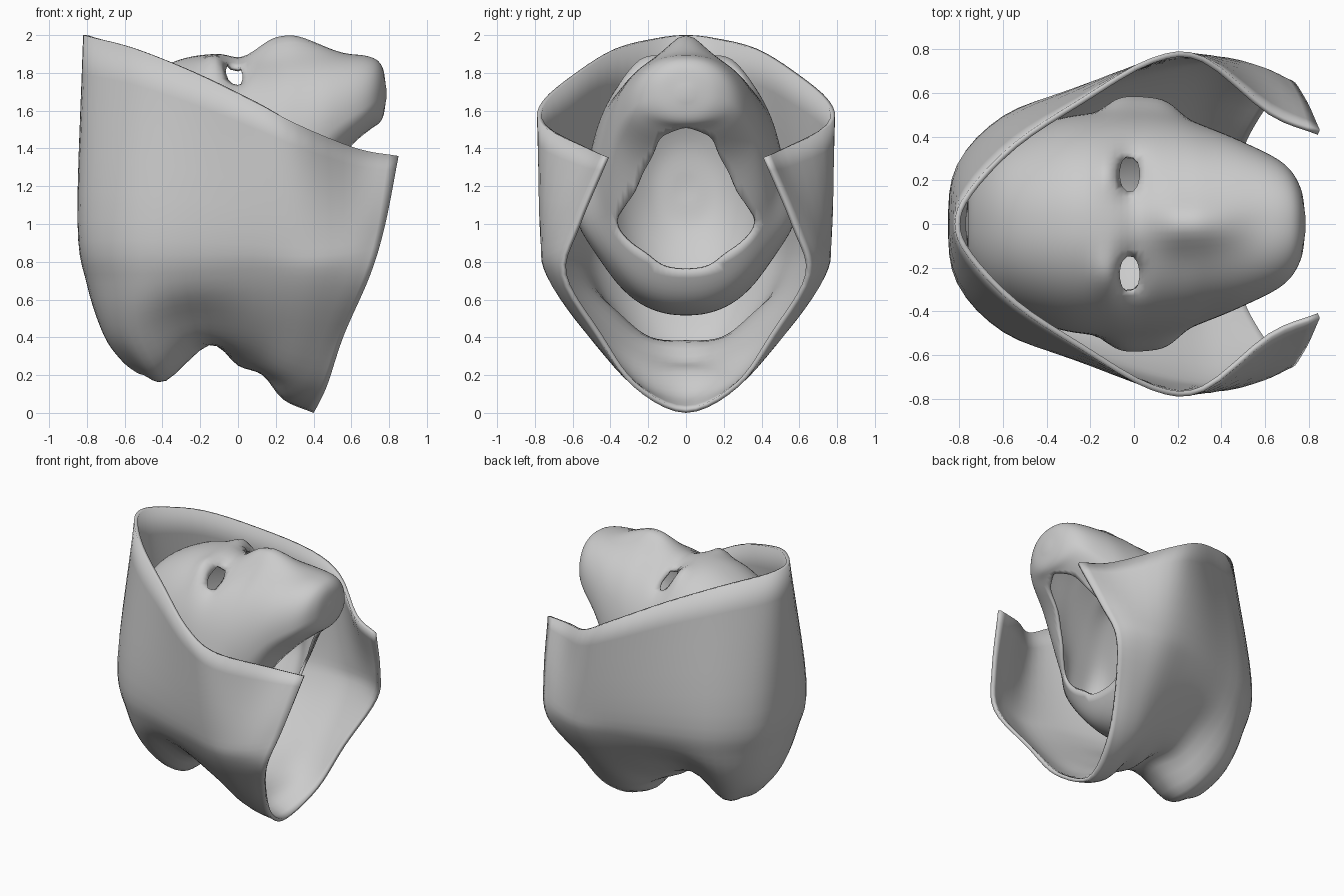
import bpy, bmesh, math
from mathutils import Vector

if "Cube" in bpy.data.objects:
    bpy.data.objects.remove(bpy.data.objects["Cube"])


def spline(pts, n):
    """Catmull-Rom resampling with n steps per span."""
    p = [Vector(q) for q in pts]
    p = [p[0] * 2 - p[1]] + p + [p[-1] * 2 - p[-2]]
    out = []
    for i in range(1, len(p) - 2):
        a, b, c, d = p[i - 1:i + 3]
        for k in range(n):
            t = k / n
            out.append((b * 2 + (c - a) * t + (a * 2 - b * 5 + c * 4 - d) * t ** 2
                        + (b * 3 - a - c * 3 + d) * t ** 3) * 0.5)
    return out + [p[-2]]


def grid(bm, rows, closed=False):
    v = [[bm.verts.new(q) for q in r] for r in rows]
    m = len(rows[0])
    for r0, r1 in zip(v, v[1:]):
        for j in range(m if closed else m - 1):
            k = (j + 1) % m
            bm.faces.new((r0[j], r0[k], r1[k], r1[j]))
    return v


def finish(bm, name, thick, offset):
    me = bpy.data.meshes.new(name)
    bm.to_mesh(me)
    bm.free()
    ob = bpy.data.objects.new(name, me)
    bpy.context.collection.objects.link(ob)
    s = ob.modifiers.new("thickness", 'SOLIDIFY')
    s.thickness, s.offset = thick, offset
    bpy.context.view_layer.objects.active = ob
    ob.select_set(True)
    bpy.ops.object.shade_smooth_by_angle(angle=math.radians(60))
    ob.select_set(False)


# Hood: half outlines from the rim down to the bottom centre line
levels = [
    [(-.82, 0, 2), (-.76, .15, 1.985), (-.55, .37, 1.93), (-.25, .57, 1.81),
     (.08, .76, 1.65), (.32, .765, 1.525), (.63, .52, 1.4), (.85, .43, 1.36)],
    [(-.85, 0, 1.02), (-.81, .27, 1.02), (-.6, .49, 1.02), (-.28, .62, 1.0),
     (.08, .74, .97), (.36, .77, .94), (.61, .69, .95), (.78, .58, 1.0)],
    [(-.8, 0, .68), (-.75, .26, .68), (-.56, .46, .68), (-.28, .55, .7),
     (.08, .67, .72), (.35, .735, .72), (.56, .7, .72), (.7, .655, .73)],
    [(-.71, 0, .41), (-.67, .2, .42), (-.52, .33, .42), (-.24, .37, .51),
     (.08, .49, .48), (.3, .53, .43), (.45, .51, .41), (.56, .47, .41)],
    [(-.61, 0, .27), (-.57, .11, .27), (-.43, .18, .23), (-.2, .2, .38),
     (.06, .27, .31), (.22, .29, .21), (.34, .28, .15), (.47, .28, .14)],
    [(-.53, 0, .21), (-.5, 0, .2), (-.38, 0, .17), (-.15, 0, .36),
     (0, 0, .25), (.13, 0, .2), (.24, 0, .07), (.4, 0, 0)],
]
rows = []
for half in levels:
    full = [(x, -y, z) for x, y, z in half[:0:-1]] + half
    rows.append(spline(full, 4))
# carry each column through the centre line so the bottom is round
cols = [spline(c + (Vector((c[4].x, -c[4].y, c[4].z)),), 5)[:26] for c in zip(*rows)]
bm = bmesh.new()
grid(bm, cols)
bmesh.ops.remove_doubles(bm, verts=bm.verts, dist=.004)
bmesh.ops.recalc_face_normals(bm, faces=bm.faces)
low = min(bm.faces, key=lambda f: f.calc_center_median().x)
if low.normal.x > 0:
    bmesh.ops.reverse_faces(bm, faces=bm.faces)
finish(bm, "hood", .025, -1)

# Head: (x, top, bottom, half width, height of widest point)
sections = [
    (-.77, 1.22, 1.16, .03, 1.19), (-.74, 1.45, .95, .2, 1.2),
    (-.6, 1.7, .72, .37, 1.2), (-.35, 1.855, .57, .48, 1.2),
    (-.12, 1.9, .52, .51, 1.2), (.05, 1.87, .53, .51, 1.2),
    (.2, 1.88, .62, .49, 1.22), (.32, 1.9, .85, .45, 1.3),
    (.5, 1.9, 1.27, .375, 1.5), (.68, 1.89, 1.48, .28, 1.62),
    (.76, 1.84, 1.55, .17, 1.68), (.785, 1.72, 1.66, .03, 1.69)]
EX, EY = -.02, .23


def nose(x):
    if x < -.03 or x > .62:
        return 0
    t = (x + .03) / .25 if x < .22 else (.62 - x) / .4
    return .11 * t * t * (3 - 2 * t)


def bump(u, v):
    return math.exp(-u * u - v * v)


rows = []
N = 96
for x, zt, zb, w, zw in spline(sections, 6):
    ring = []
    for i in range(N):
        a = 2 * math.pi * i / N
        s, c = math.sin(a), math.cos(a)
        y = w * math.copysign(abs(s) ** .9, s)
        z = zw + (zt - zw if c > 0 else zw - zb) * math.copysign(abs(c) ** .93, c)
        # ears, nose ridge, brow and eye sockets
        if abs(s) > .3:
            y += math.copysign(.08 * bump(((x - .04) / .18) ** 2, (z - 1.05) / .2), s)
        if z > 1.4:
            z += nose(x) * bump(y / .12, 0)
            z += .045 * bump((x + .12) / .06, (abs(y) - .24) / .1)
            z -= .06 * bump((x - EX) / .07, (abs(y) - EY) / .11)
        ring.append((x, y, z))
    rows.append(ring)
bm = bmesh.new()
v = grid(bm, rows, True)
bm.faces.new(v[0])
bm.faces.new(v[-1])
bmesh.ops.recalc_face_normals(bm, faces=bm.faces)

# Eye holes and pear-shaped neck hole
pear = [(.75, .0), (.8, .17), (.9, .3), (1, .39), (1.15, .28), (1.35, .18), (1.45, .15), (1.52, 0)]


def eye_r(p):
    return math.hypot((p.x - EX) / .045, (abs(p.y) - EY) / .085)


def in_neck(p):
    for (z0, w0), (z1, w1) in zip(pear, pear[1:]):
        if p.x > .1 and z0 <= p.z < z1:
            return abs(p.y) < w0 + (w1 - w0) * (p.z - z0) / (z1 - z0)
    return False


gone = [f for f in bm.faces for p in [f.calc_center_median()]
        if in_neck(p) or (p.z > 1.4 and eye_r(p) < 1)]
bmesh.ops.delete(bm, geom=gone, context='FACES')
edge = [q for q in bm.verts if q.is_boundary]
for q in edge:
    r = eye_r(q.co)
    if q.co.z > 1.55 and r < 2:
        sy = math.copysign(EY, q.co.y)
        q.co.x = EX + (q.co.x - EX) / r
        q.co.y = sy + (q.co.y - sy) / r
neck = [q for q in edge if q.co.z < 1.55]
for _ in range(6):
    new = {}
    for q in neck:
        nb = [e.other_vert(q).co for e in q.link_edges if e.is_boundary]
        new[q] = q.co * .5 + sum(nb, Vector()) / len(nb) * .5
    for q, c in new.items():
        q.co = c
finish(bm, "face_mask", .02, -1)
